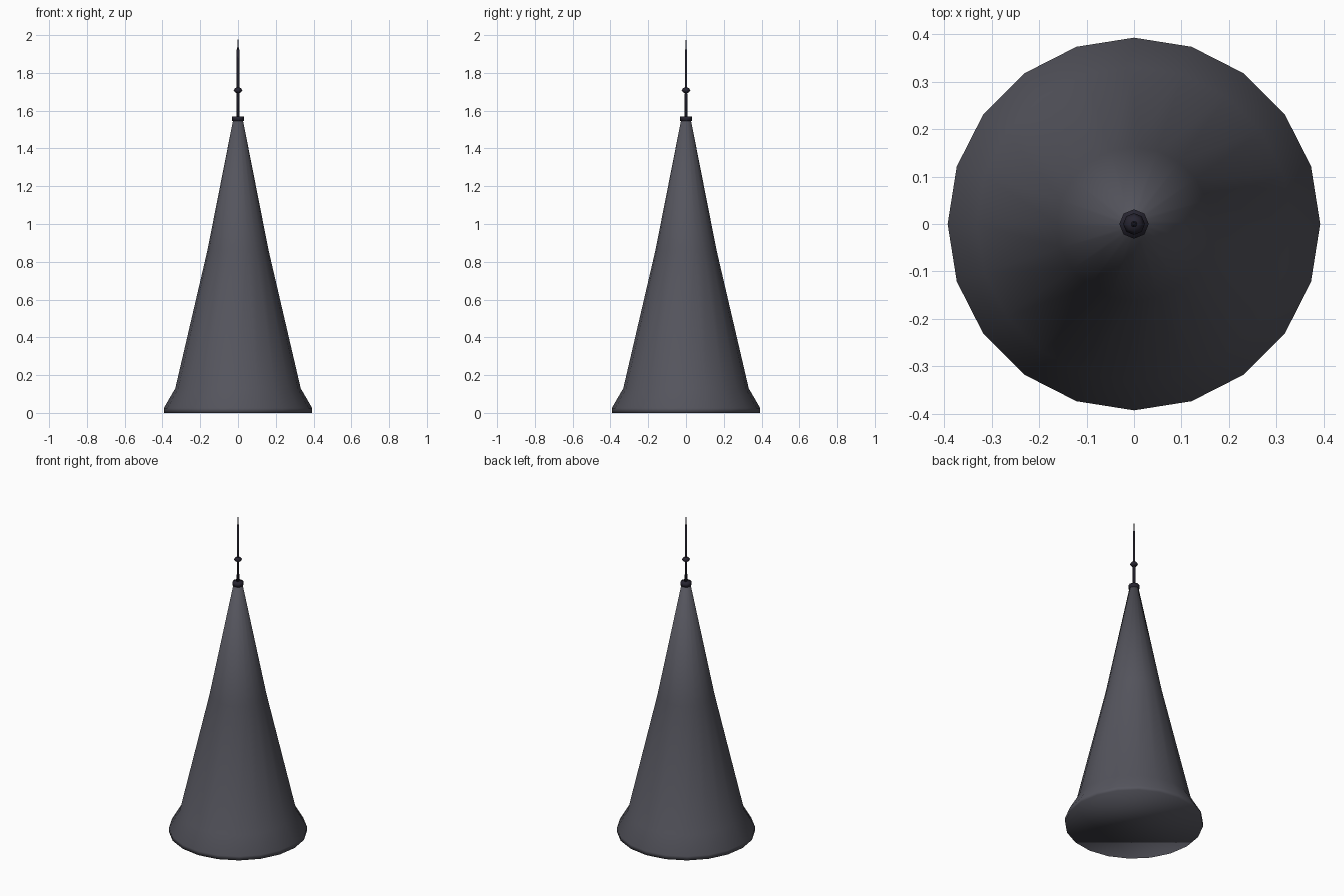
import bpy, bmesh, math

if "Cube" in bpy.data.objects:
    bpy.data.objects.remove(bpy.data.objects["Cube"])


def material(name, color):
    m = bpy.data.materials.new(name)
    m.diffuse_color = (*color, 1)
    m.use_nodes = True
    m.node_tree.nodes["Principled BSDF"].inputs["Base Color"].default_value = m.diffuse_color
    return m


def lathe(name, profile, sides, mat, smooth=True):
    """Spin (radius, z) points around z; radius 0 makes a point, open ends are capped."""
    bm = bmesh.new()
    rings = []
    for r, z in profile:
        if r == 0:
            rings.append([bm.verts.new((0, 0, z))])
        else:
            rings.append([bm.verts.new((r * math.cos(math.tau * i / sides),
                                        r * math.sin(math.tau * i / sides), z))
                          for i in range(sides)])
    for a, b in zip(rings, rings[1:]):
        for i in range(sides):
            j = (i + 1) % sides
            if len(a) == 1:
                bm.faces.new((a[0], b[j], b[i]))
            elif len(b) == 1:
                bm.faces.new((a[i], a[j], b[0]))
            else:
                bm.faces.new((a[i], a[j], b[j], b[i]))
    if len(rings[0]) > 1:
        bm.faces.new(rings[0][::-1])
    if len(rings[-1]) > 1:
        bm.faces.new(rings[-1])
    for f in bm.faces:
        f.smooth = smooth
    me = bpy.data.meshes.new(name)
    bm.to_mesh(me)
    bm.free()
    me.materials.append(mat)
    ob = bpy.data.objects.new(name, me)
    bpy.context.collection.objects.link(ob)
    return ob


slate = material("slate", (0.09, 0.09, 0.11))
iron = material("iron", (0.02, 0.018, 0.03))

# Flared conical roof
lathe("spire_roof", [(0.393, 0), (0.393, 0.025), (0.332, 0.13),
                     (0.162, 0.86), (0.024, 1.56)], 20, slate)
# Collar at the roof tip
lathe("collar", [(0.031, 1.545), (0.031, 1.57)], 8, iron)
# Finial rod, its bead and needle point
lathe("finial_rod", [(0.008, 1.56), (0.007, 1.925)], 6, iron)
lathe("finial_bead", [(0, 1.69), (0.016, 1.698), (0.023, 1.708),
                      (0.016, 1.718), (0, 1.726)], 8, iron)
lathe("finial_point", [(0.006, 1.90), (0, 2.0)], 6, iron)
